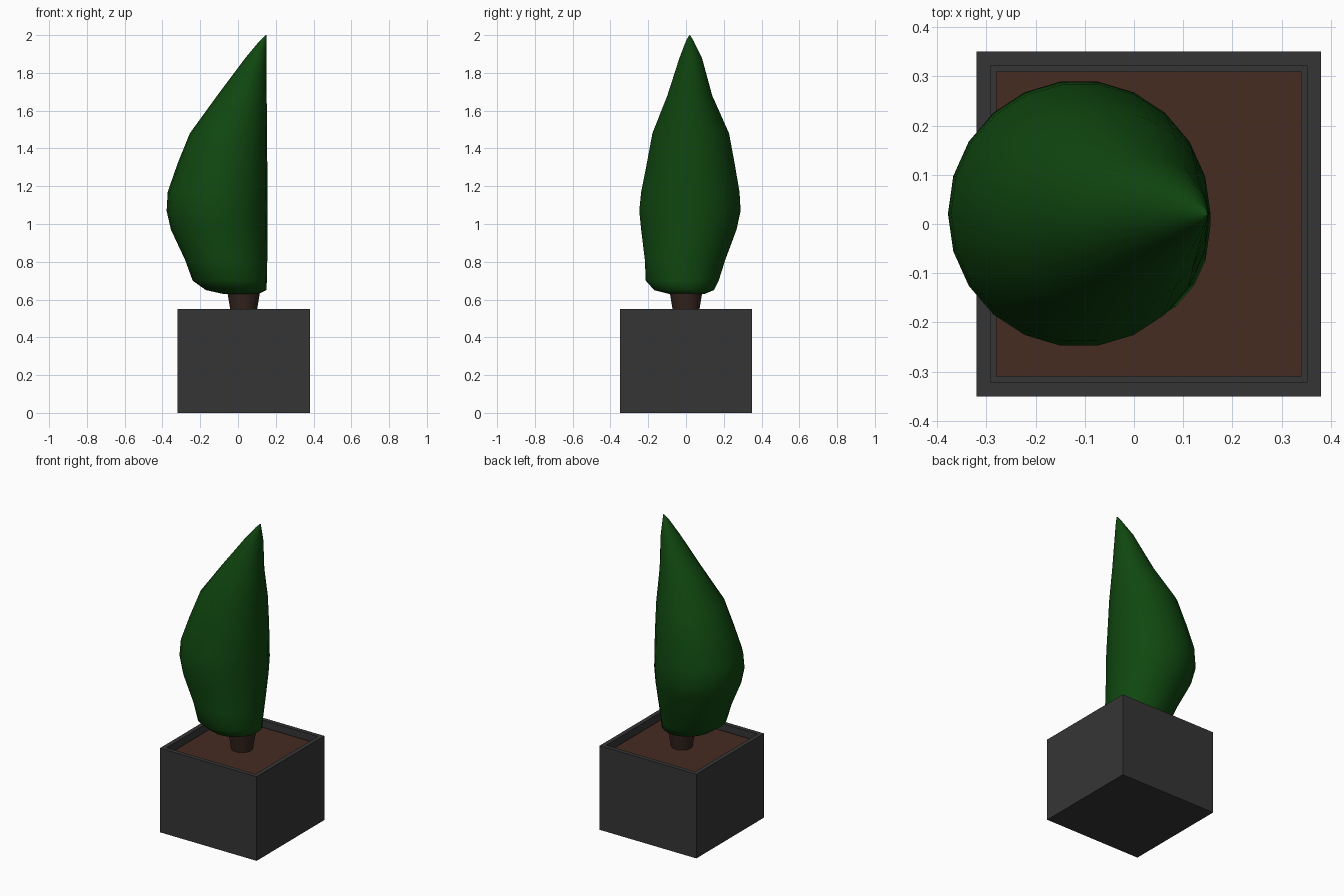
import bpy
import bmesh
import math

cube = bpy.data.objects.get("Cube")
if cube:
    bpy.data.objects.remove(cube, do_unlink=True)


def material(name, r, g, b):
    mat = bpy.data.materials.new(name)
    mat.use_nodes = True
    mat.diffuse_color = (r, g, b, 1)
    bsdf = mat.node_tree.nodes["Principled BSDF"]
    bsdf.inputs["Base Color"].default_value = (r, g, b, 1)
    bsdf.inputs["Roughness"].default_value = 0.9
    return mat


def finish(name, bm, mat, smooth=None):
    bmesh.ops.recalc_face_normals(bm, faces=bm.faces)
    mesh = bpy.data.meshes.new(name)
    bm.to_mesh(mesh)
    bm.free()
    mesh.materials.append(mat)
    obj = bpy.data.objects.new(name, mesh)
    bpy.context.collection.objects.link(obj)
    if smooth:
        bpy.ops.object.select_all(action="DESELECT")
        obj.select_set(True)
        bpy.context.view_layer.objects.active = obj
        bpy.ops.object.shade_smooth_by_angle(angle=math.radians(smooth))
    return obj


def loft(name, sections, sides, mat, smooth):
    """Skin elliptical sections given as (z, x min, x max, y min, y max)."""
    bm = bmesh.new()
    rings = []
    for z, x0, x1, y0, y1 in sections:
        ring = []
        for i in range(sides):
            a = math.tau * i / sides
            ring.append(bm.verts.new(((x0 + x1 + (x1 - x0) * math.cos(a)) / 2,
                                      (y0 + y1 + (y1 - y0) * math.sin(a)) / 2, z)))
        rings.append(ring)
    for low, high in zip(rings, rings[1:]):
        for i in range(sides):
            j = (i + 1) % sides
            bm.faces.new((low[i], low[j], high[j], high[i]))
    bm.faces.new(rings[0])
    bm.faces.new(rings[-1])
    return finish(name, bm, mat, smooth)


pot_grey = material("pot grey", 0.036, 0.036, 0.036)
soil_brown = material("soil brown", 0.062, 0.025, 0.016)
bark_brown = material("bark brown", 0.036, 0.018, 0.013)
leaf_green = material("leaf green", 0.005, 0.062, 0.005)

POT_X, POT_TOP, HALF, WALL, SOIL_TOP = 0.03, 0.55, 0.35, 0.04, 0.51

# Square pot: a box with its top inset and pushed down
bm = bmesh.new()
bmesh.ops.create_cube(bm, size=1)
for v in bm.verts:
    v.co.x = v.co.x * 2 * HALF + POT_X
    v.co.y *= 2 * HALF
    v.co.z = (v.co.z + 0.5) * POT_TOP
top = max(bm.faces, key=lambda f: f.calc_center_median().z)
bmesh.ops.inset_region(bm, faces=[top], thickness=WALL)
floor = bmesh.ops.extrude_discrete_faces(bm, faces=[top])["faces"][0]
for v in floor.verts:
    v.co.z = SOIL_TOP - 0.03
finish("planter_pot", bm, pot_grey)

# Soil sheet filling the pot below its rim
bm = bmesh.new()
bmesh.ops.create_grid(bm, x_segments=1, y_segments=1, size=HALF - WALL)
bmesh.ops.translate(bm, verts=bm.verts, vec=(POT_X, 0, SOIL_TOP))
finish("soil", bm, soil_brown)

# Short trunk, widening upward
loft("trunk", [(0.48, -0.03, 0.09, -0.06, 0.06),
               (0.66, -0.06, 0.12, -0.09, 0.09)], 16, bark_brown, 40)

# Leaning crown: one side upright, the other bulging out
crown = [
    (0.63, -0.08, 0.11, -0.09, 0.10),
    (0.65, -0.17, 0.15, -0.17, 0.15),
    (0.70, -0.24, 0.153, -0.215, 0.175),
    (0.81, -0.28, 0.155, -0.22, 0.21),
    (0.97, -0.355, 0.155, -0.24, 0.27),
    (1.07, -0.378, 0.155, -0.25, 0.292),
    (1.17, -0.372, 0.155, -0.24, 0.286),
    (1.32, -0.32, 0.155, -0.21, 0.26),
    (1.48, -0.255, 0.153, -0.18, 0.23),
    (1.68, -0.11, 0.152, -0.10, 0.14),
    (1.88, 0.04, 0.152, -0.035, 0.085),
    (1.97, 0.115, 0.151, 0.0, 0.04),
    (2.0, 0.146, 0.15, 0.018, 0.022),
]
loft("foliage", crown, 22, leaf_green, 60)
